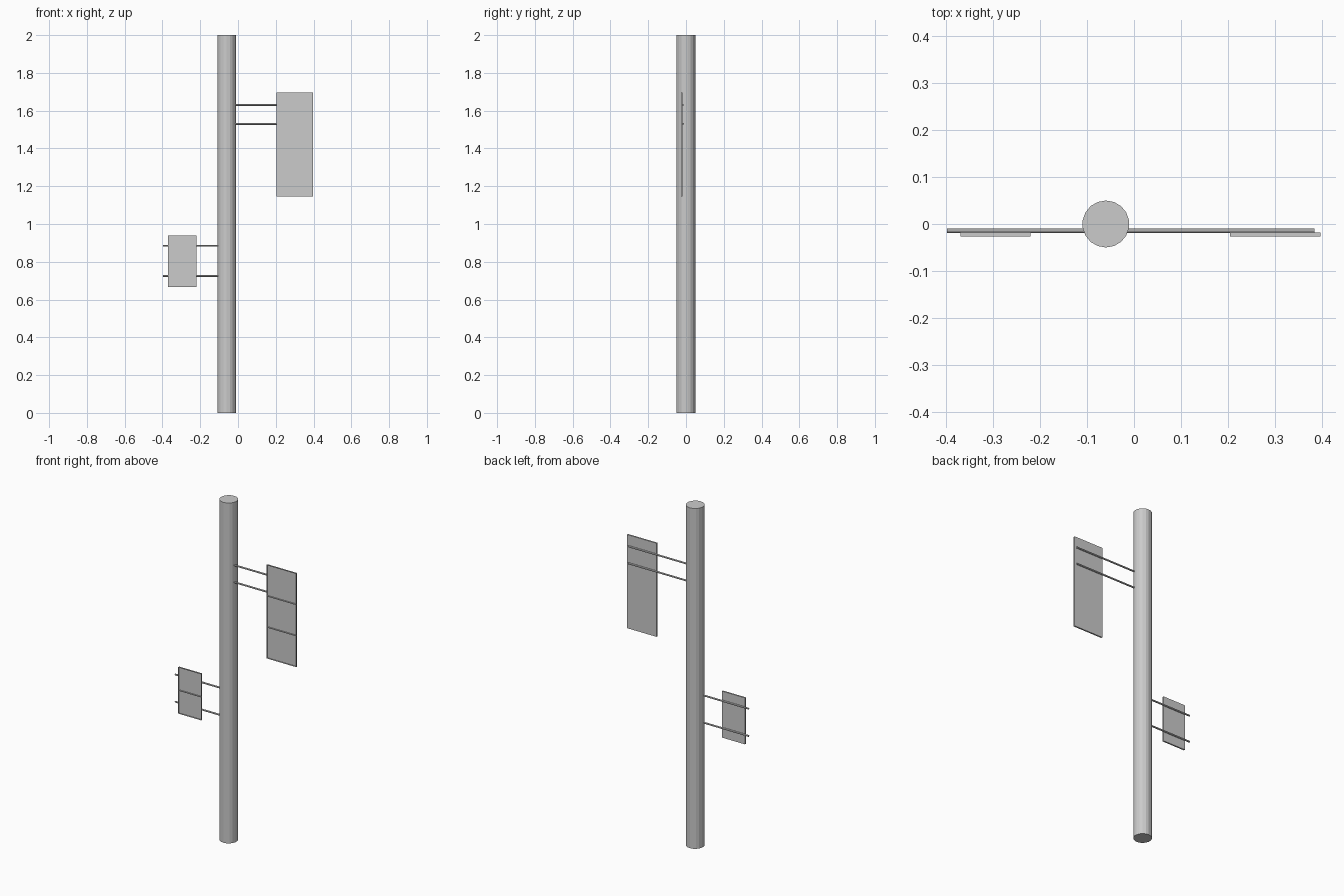
import bpy, bmesh, math
from mathutils import Vector, Matrix

if "Cube" in bpy.data.objects:
    bpy.data.objects.remove(bpy.data.objects["Cube"])


def add_object(name, bm):
    mesh = bpy.data.meshes.new(name)
    bm.to_mesh(mesh)
    bm.free()
    obj = bpy.data.objects.new(name, mesh)
    bpy.context.collection.objects.link(obj)
    return obj


def cylinder(name, start, end, radius, sides):
    start, end = Vector(start), Vector(end)
    axis = end - start
    bm = bmesh.new()
    bmesh.ops.create_cone(bm, cap_ends=True, segments=sides, radius1=radius,
                          radius2=radius, depth=axis.length)
    rot = Vector((0, 0, 1)).rotation_difference(axis).to_matrix().to_4x4()
    bm.transform(Matrix.Translation((start + end) / 2) @ rot)
    return add_object(name, bm)


def panel(name, x0, x1, z0, z1, cells, y0=-0.027, y1=-0.018, rim=0.003, recess=0.006):
    # Solid slab cut into stacked cells, each with a shallow recess in front
    bm = bmesh.new()
    bmesh.ops.create_cube(bm, size=1)
    bm.transform(Matrix.Translation(((x0 + x1) / 2, (y0 + y1) / 2, (z0 + z1) / 2))
                 @ Matrix.Diagonal((x1 - x0, y1 - y0, z1 - z0, 1)))
    for i in range(1, cells):
        bmesh.ops.bisect_plane(bm, geom=bm.verts[:] + bm.edges[:] + bm.faces[:],
                               plane_co=(0, 0, z0 + (z1 - z0) * i / cells),
                               plane_no=(0, 0, 1))
    bm.normal_update()
    fronts = [f for f in bm.faces if f.normal.y < -0.9]
    bmesh.ops.inset_individual(bm, faces=fronts, thickness=rim)
    inner = bmesh.ops.extrude_discrete_faces(bm, faces=fronts)["faces"]
    bmesh.ops.translate(bm, verts=list({v for f in inner for v in f.verts}),
                        vec=(0, recess, 0))
    bmesh.ops.recalc_face_normals(bm, faces=bm.faces[:])
    return add_object(name, bm)


# Upright pole
cylinder("pole", (-0.06, 0, 0), (-0.06, 0, 2), 0.05, 18)

# Pairs of support rods running into the pole
for label, x0, x1, heights in (("upper", -0.03, 0.385, (1.63, 1.53)),
                               ("lower", -0.398, -0.09, (0.885, 0.725))):
    for i, z in enumerate(heights):
        cylinder(f"{label}_rod_{i + 1}", (x0, -0.0145, z), (x1, -0.0145, z), 0.005, 8)

# Sign panels
panel("upper_panel", 0.205, 0.397, 1.145, 1.695, 3)
panel("lower_panel", -0.37, -0.22, 0.667, 0.94, 2)
